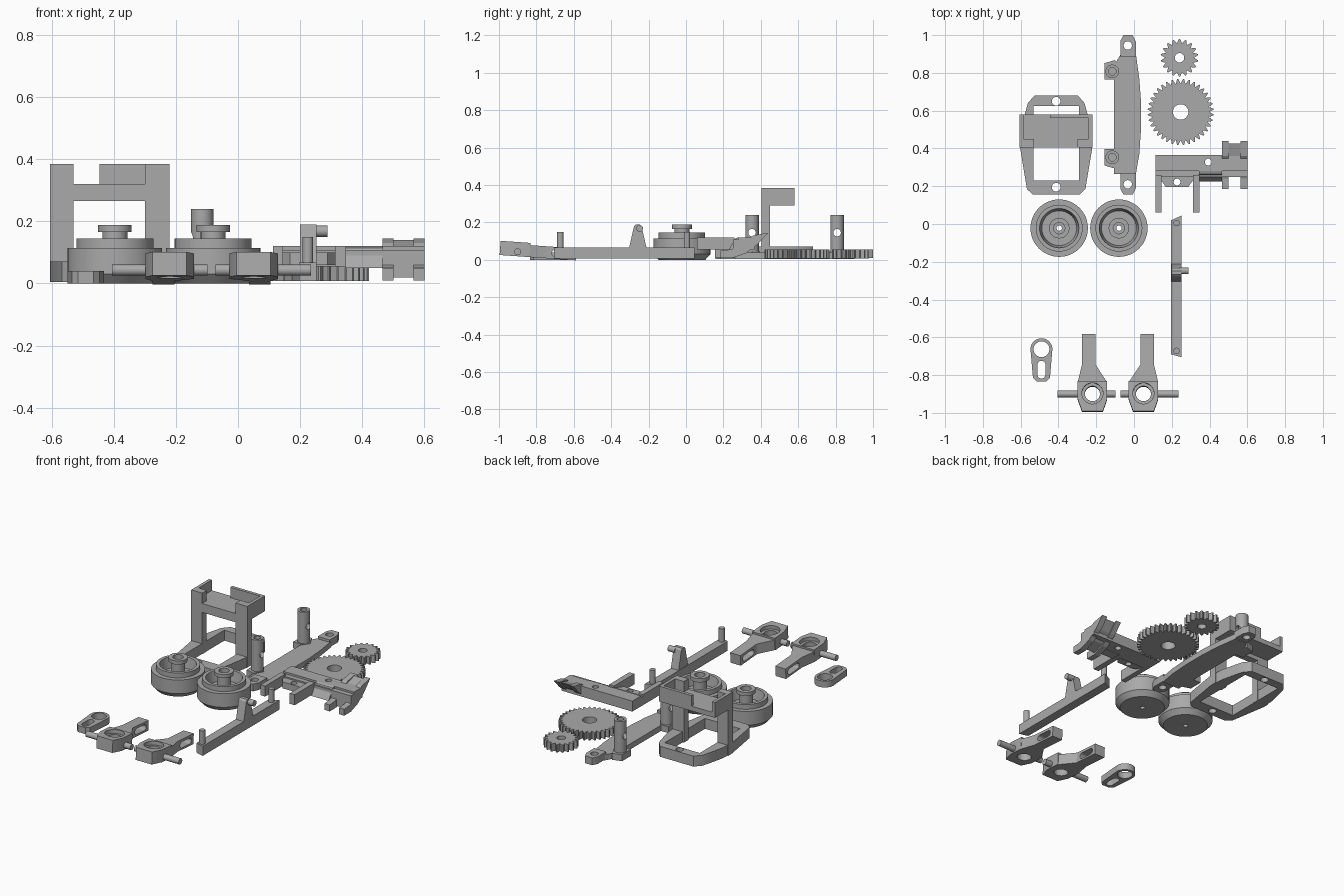
import bpy, bmesh
from math import sin, cos, pi, radians
from mathutils import Vector, Matrix

cube = bpy.data.objects.get("Cube")
if cube:
    bpy.data.objects.remove(cube)

grey = bpy.data.materials.new("plain_grey")
grey.use_nodes = True
GREY = (0.4, 0.4, 0.4, 1)
grey.diffuse_color = GREY
grey.node_tree.nodes["Principled BSDF"].inputs["Base Color"].default_value = GREY


def finish(name, bm):
    bmesh.ops.recalc_face_normals(bm, faces=bm.faces)
    me = bpy.data.meshes.new(name)
    bm.to_mesh(me)
    bm.free()
    me.materials.append(grey)
    ob = bpy.data.objects.new(name, me)
    bpy.context.collection.objects.link(ob)
    return ob


def prism(name, pts, lo, hi, axis="z"):
    """Extrude an outline: (x, y) along z, or (y, z) along x."""
    bm = bmesh.new()
    place = (lambda a, b, c: (a, b, c)) if axis == "z" else (lambda a, b, c: (c, a, b))
    face = bm.faces.new([bm.verts.new(place(a, b, lo)) for a, b in pts])
    ext = bmesh.ops.extrude_face_region(bm, geom=[face])
    up = Vector(place(0, 0, hi - lo))
    bmesh.ops.translate(bm, verts=[v for v in ext["geom"] if isinstance(v, bmesh.types.BMVert)], vec=up)
    return finish(name, bm)


def box(name, x0, x1, y0, y1, z0, z1):
    return prism(name, [(x0, y0), (x1, y0), (x1, y1), (x0, y1)], z0, z1)


def circle(cx, cy, r, n=32):
    return [(cx + r * cos(2 * pi * i / n), cy + r * sin(2 * pi * i / n)) for i in range(n)]


def rod(name, a, b, r, lo, hi, axis="z"):
    return smooth(prism(name, circle(a, b, r), lo, hi, axis))


def slot(a, b0, b1, r, n=10):
    """Stadium outline running along the second coordinate."""
    top = [(a + r * cos(pi * i / n), b1 + r * sin(pi * i / n)) for i in range(n + 1)]
    return top + [(a - r * cos(pi * i / n), b0 - r * sin(pi * i / n)) for i in range(n + 1)]


def select(ob):
    bpy.ops.object.select_all(action="DESELECT")
    ob.select_set(True)
    bpy.context.view_layer.objects.active = ob


def smooth(ob):
    select(ob)
    bpy.ops.object.shade_smooth_by_angle(angle=radians(30))
    return ob


def combine(ob, others, op="DIFFERENCE"):
    for other in others:
        mod = ob.modifiers.new("bool", "BOOLEAN")
        mod.operation, mod.solver, mod.object = op, "EXACT", other
        select(ob)
        bpy.ops.object.modifier_apply(modifier=mod.name)
        bpy.data.objects.remove(other)
    return smooth(ob)


def hole(x, y, r, lo=-0.1, hi=0.5):
    return prism("cutter", circle(x, y, r), lo, hi)


def mirrored(half, cx):
    """Complete an outline by mirroring offsets about x = cx."""
    return [(cx + dx, y) for dx, y in half] + [(cx - dx, y) for dx, y in reversed(half)]


# Upright cradle on an open base ring
CX = -0.412
ring = prism("cradle_base", mirrored([(0.125, 0.157), (0.155, 0.185), (0.192, 0.41), (0.185, 0.5),
                                      (0.165, 0.585), (0.15, 0.64), (0.115, 0.68)], CX), 0.005, 0.07)
combine(ring, [box("cutter", CX - 0.12, CX + 0.12, 0.23, 0.625, -0.1, 0.2),
               hole(CX, 0.195, 0.023), hole(CX, 0.65, 0.023)])
for name, x0, x1 in (("cradle_post_right", -0.605, -0.53), ("cradle_post_left", -0.3, -0.22)):
    box(name, x0, x1, 0.405, 0.45, 0.005, 0.385)
box("cradle_crossbar", -0.53, -0.3, 0.405, 0.45, 0.265, 0.32)
box("cradle_floor", -0.605, -0.22, 0.45, 0.58, 0.29, 0.32)
box("cradle_wall_right", -0.605, -0.585, 0.45, 0.58, 0.32, 0.385)
box("cradle_wall_left", -0.24, -0.22, 0.45, 0.58, 0.32, 0.385)
box("cradle_wall_back", -0.445, -0.24, 0.56, 0.58, 0.32, 0.385)

# Long beam with raised end tabs and two hollow posts
prism("beam_body", [(-0.105, 0.265), (-0.07, 0.265), (0.01, 0.265), (0.028, 0.37), (0.037, 0.5),
                    (0.037, 0.65), (0.028, 0.77), (0.01, 0.9), (-0.07, 0.9), (-0.105, 0.84)], 0.005, 0.04)
for name, y0, s in (("beam_tab_front", 0.27, -1), ("beam_tab_back", 0.885, 1)):
    tab = prism(name, [(-0.072, y0), (0.01, y0), (0.01, y0 + s * 0.08), (-0.007, y0 + s * 0.115),
                       (-0.055, y0 + s * 0.115), (-0.072, y0 + s * 0.085)], 0.01, 0.055)
    combine(tab, [hole(-0.033, y0 + s * 0.06, 0.022)])
for name, y, s in (("front", 0.353, -1), ("back", 0.808, 1)):
    prism("post_foot_" + name, [(-0.157, y - s * 0.043), (-0.1, y - s * 0.043), (-0.07, y),
                                (-0.1, y + s * 0.06), (-0.157, y + s * 0.043)], 0.005, 0.045)
    post = rod("post_" + name, -0.115, y, 0.036, 0.02, 0.24)
    combine(post, [hole(-0.115, y, 0.02, 0.06, 0.4),
                   prism("cutter", circle(y, 0.145, 0.02), -0.3, 0.1, "x")])


# Gears
def gear(name, cx, cy, outer, root, bore, teeth):
    pts = []
    for i in range(teeth):
        for part, r in ((0, root), (0.4, outer), (0.6, outer)):
            a = 2 * pi * (i + part) / teeth
            pts.append((cx + r * cos(a), cy + r * sin(a)))
    combine(prism(name, pts, 0.008, 0.055), [hole(cx, cy, bore)])


gear("small_gear", 0.241, 0.88, 0.099, 0.077, 0.025, 18)
gear("large_gear", 0.247, 0.593, 0.175, 0.15, 0.041, 36)

# Support bracket with forked legs and a curved saddle
bar = box("bracket_bar", 0.113, 0.6, 0.28, 0.365, 0.055, 0.12)
combine(bar, [hole(0.393, 0.328, 0.018)])
box("bracket_ledge", 0.113, 0.6, 0.25, 0.28, 0.055, 0.108)
for name, x0, x1 in (("bracket_leg_right", 0.113, 0.145), ("bracket_leg_left", 0.312, 0.347)):
    box(name, x0, x1, 0.06, 0.26, 0.055, 0.12)
tab = prism("bracket_tab", mirrored([(0.084, 0.25), (0.084, 0.23), (0.06, 0.197)], 0.228), 0.06, 0.1)
combine(tab, [hole(0.228, 0.222, 0.018)])
prism("bracket_wedge", [(0.225, 0.05), (0.28, 0.05), (0.28, 0.12), (0.265, 0.115)], 0.345, 0.465, "x")
horn = [(0.44, 0.145), (0.385, 0.085), (0.32, 0.035), (0.25, 0.01), (0.185, 0.01),
        (0.185, 0.05), (0.24, 0.055), (0.3, 0.085), (0.36, 0.13)]
prism("saddle_horn_right", horn, 0.465, 0.5, "x")
prism("saddle_horn_left", horn, 0.565, 0.6, "x")
prism("saddle_web", [(0.425, 0.14), (0.38, 0.09), (0.32, 0.045), (0.25, 0.02),
                     (0.25, 0.055), (0.3, 0.08), (0.36, 0.12)], 0.5, 0.565, "x")


# Wheel hubs, turned from one profile
def hub(name, cx, cy):
    profile = [(0.014, 0.0), (0.125, 0.0), (0.152, 0.03), (0.152, 0.115), (0.124, 0.115), (0.124, 0.145),
               (0.104, 0.145), (0.092, 0.08), (0.04, 0.08), (0.04, 0.165), (0.054, 0.165),
               (0.054, 0.188), (0.03, 0.188), (0.03, 0.15), (0.014, 0.15)]
    bm = bmesh.new()
    verts = [bm.verts.new((r, 0, z)) for r, z in profile]
    edges = [bm.edges.new((verts[i - 1], verts[i])) for i in range(len(verts))]
    bmesh.ops.spin(bm, geom=verts + edges, cent=(0, 0, 0), axis=(0, 0, 1), angle=2 * pi, steps=48)
    bmesh.ops.remove_doubles(bm, verts=bm.verts, dist=0.0005)
    bmesh.ops.translate(bm, verts=bm.verts, vec=(cx, cy, 0))
    smooth(finish(name, bm))


hub("hub_right", -0.396, -0.022)
hub("hub_left", -0.08, -0.022)

# Tie rod with end pegs and a central fin
prism("tie_rod", [(0.197, -0.69), (0.252, -0.705), (0.252, 0.045), (0.197, 0.02)], 0.008, 0.067)
rod("tie_rod_peg_front", 0.225, -0.672, 0.017, 0.06, 0.15)
rod("tie_rod_peg_back", 0.225, 0.005, 0.017, 0.06, 0.15)
prism("tie_rod_fin", [(-0.305, 0.06), (-0.21, 0.06), (-0.238, 0.18), (-0.248, 0.19),
                      (-0.268, 0.19), (-0.278, 0.18)], 0.199, 0.252, "x")
rod("tie_rod_side_pin", -0.248, 0.168, 0.018, 0.24, 0.288, "x")


# Steering knuckles, one mirrored from the other
def knuckle(side, cx, s):
    def out(pts):
        return [(cx + s * dx, y) for dx, y in pts]
    body = prism("knuckle_body_" + side, out([(-0.078, -0.835), (-0.078, -0.93), (-0.055, -0.995), (0.055, -0.995),
                                              (0.078, -0.93), (0.078, -0.835)]), 0.012, 0.088)
    arm = prism("knuckle_arm_" + side, out([(-0.078, -0.84), (-0.055, -0.745), (-0.055, -0.585), (0.015, -0.585),
                                            (0.015, -0.745), (0.078, -0.84)]), 0.012, 0.076)
    combine(body, [arm], "UNION")
    side_slot = [(b, a) for a, b in slot(0.042, -0.7, -0.625, 0.018)]
    combine(body, [hole(cx, -0.9, 0.04), hole(cx, -0.9, 0.056, 0.065),
                   prism("cutter", side_slot, cx - 0.2, cx + 0.2, "x")])
    pins = [rod("knuckle_pin_" + side, -0.9, 0.036, 0.018, *sorted((cx + s * a, cx + s * b)), "x")
            for a, b in ((-0.185, -0.07), (0.07, 0.122))]
    # lean the part so its front end rises slightly
    tilt = Matrix.Translation((0, -0.8, 0.04)) @ Matrix.Rotation(radians(-4), 4, "X") @ Matrix.Translation((0, 0.8, -0.04))
    for ob in [body] + pins:
        ob.data.transform(tilt)


knuckle("right", -0.22, 1)
knuckle("left", 0.05, -1)

# Small slotted link
link = rod("slotted_link", -0.49, -0.663, 0.058, 0.0, 0.04)
tail = prism("tail", mirrored([(0.057, -0.675), (0.045, -0.815), (0.025, -0.833)], -0.49), 0.0, 0.04)
combine(link, [tail], "UNION")
combine(link, [hole(-0.49, -0.663, 0.042), prism("cutter", slot(-0.49, -0.797, -0.745, 0.021), -0.1, 0.1)])
